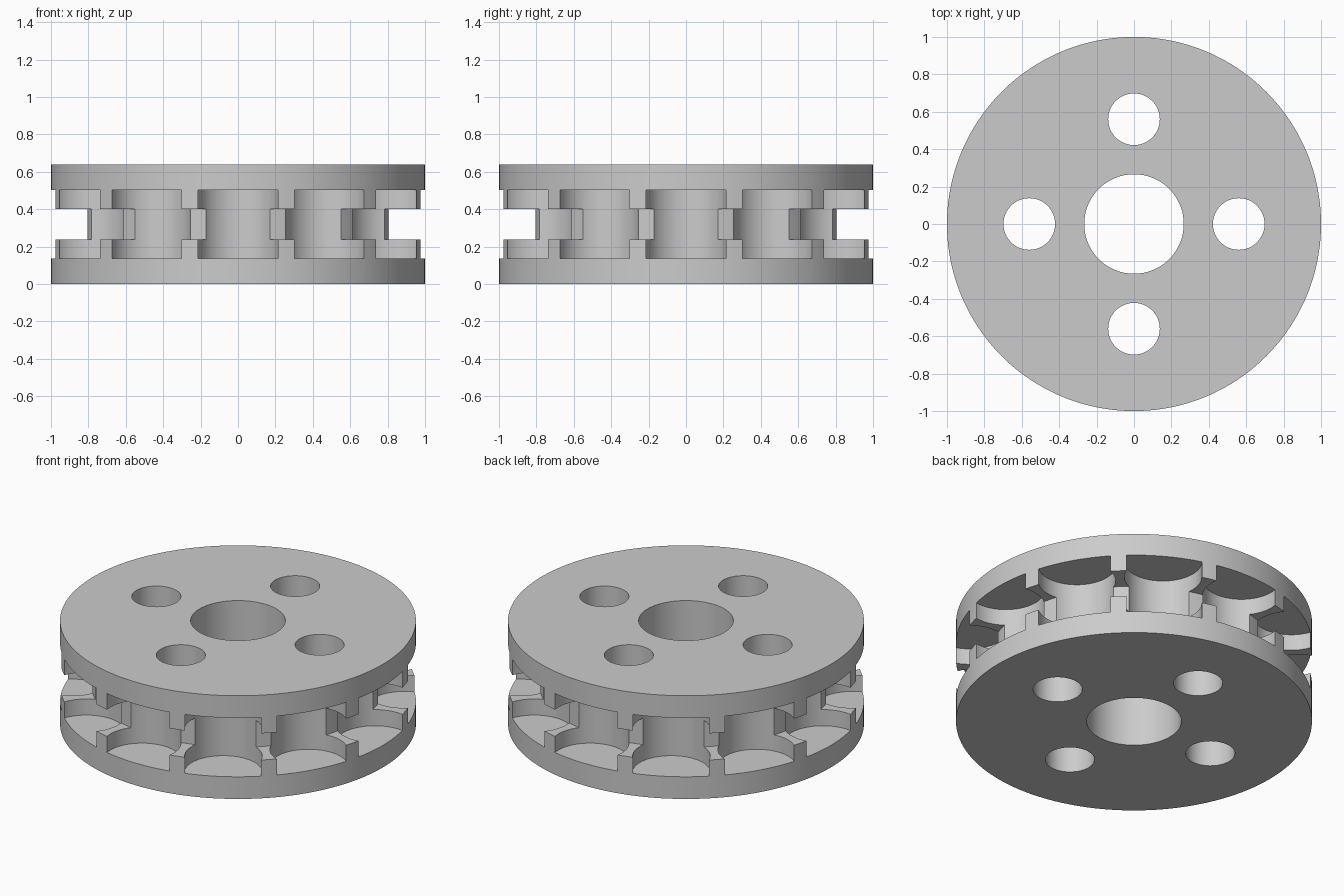
import bpy
import math

default = bpy.data.objects.get("Cube")
if default:
    bpy.data.objects.remove(default, do_unlink=True)

HEIGHT = 0.64
MIDDLE = HEIGHT / 2
POCKETS = 12

grey = bpy.data.materials.new("plain grey")
grey.use_nodes = True
grey.diffuse_color = (0.6, 0.6, 0.6, 1)
grey.node_tree.nodes["Principled BSDF"].inputs["Base Color"].default_value = (0.6, 0.6, 0.6, 1)


def cylinder(name, radius, depth, x=0, y=0, sides=64):
    """Upright cylinder centred on the wheel's middle plane."""
    bpy.ops.mesh.primitive_cylinder_add(
        vertices=sides, radius=radius, depth=depth, location=(x, y, MIDDLE))
    ob = bpy.context.object
    ob.name = name
    return ob


def cut(target, cutter):
    """Subtract the cutter from the target, then discard it."""
    cutter.hide_render = True
    mod = target.modifiers.new("cut", 'BOOLEAN')
    mod.operation = 'DIFFERENCE'
    mod.solver = 'EXACT'
    mod.object = cutter
    bpy.ops.object.select_all(action='DESELECT')
    bpy.context.view_layer.objects.active = target
    target.select_set(True)
    bpy.ops.object.modifier_apply(modifier=mod.name)
    bpy.data.objects.remove(cutter, do_unlink=True)


# Wheel body
wheel = cylinder("pocket_wheel", 1, HEIGHT, sides=160)
wheel.data.materials.append(grey)

# Round pockets around the rim, leaving a rib between each pair
for i in range(POCKETS):
    a = math.tau * i / POCKETS
    cut(wheel, cylinder("pocket_cutter", 0.218, 0.365, 0.94 * math.cos(a), 0.94 * math.sin(a)))

# Groove through the middle of the ribs
groove = cylinder("groove_cutter", 1.2, 0.165, sides=96)
cut(groove, cylinder("groove_core", 0.823, 1, sides=160))
cut(wheel, groove)

# Centre bore and four bolt holes
cut(wheel, cylinder("bore_cutter", 0.266, 1))
for i in range(4):
    a = math.tau * i / 4
    cut(wheel, cylinder("bolt_cutter", 0.138, 1, 0.56 * math.cos(a), 0.56 * math.sin(a), 48))

# Smooth round walls with crisp edges
bpy.ops.object.select_all(action='DESELECT')
wheel.select_set(True)
bpy.context.view_layer.objects.active = wheel
bpy.ops.object.shade_smooth_by_angle(angle=math.radians(30))
